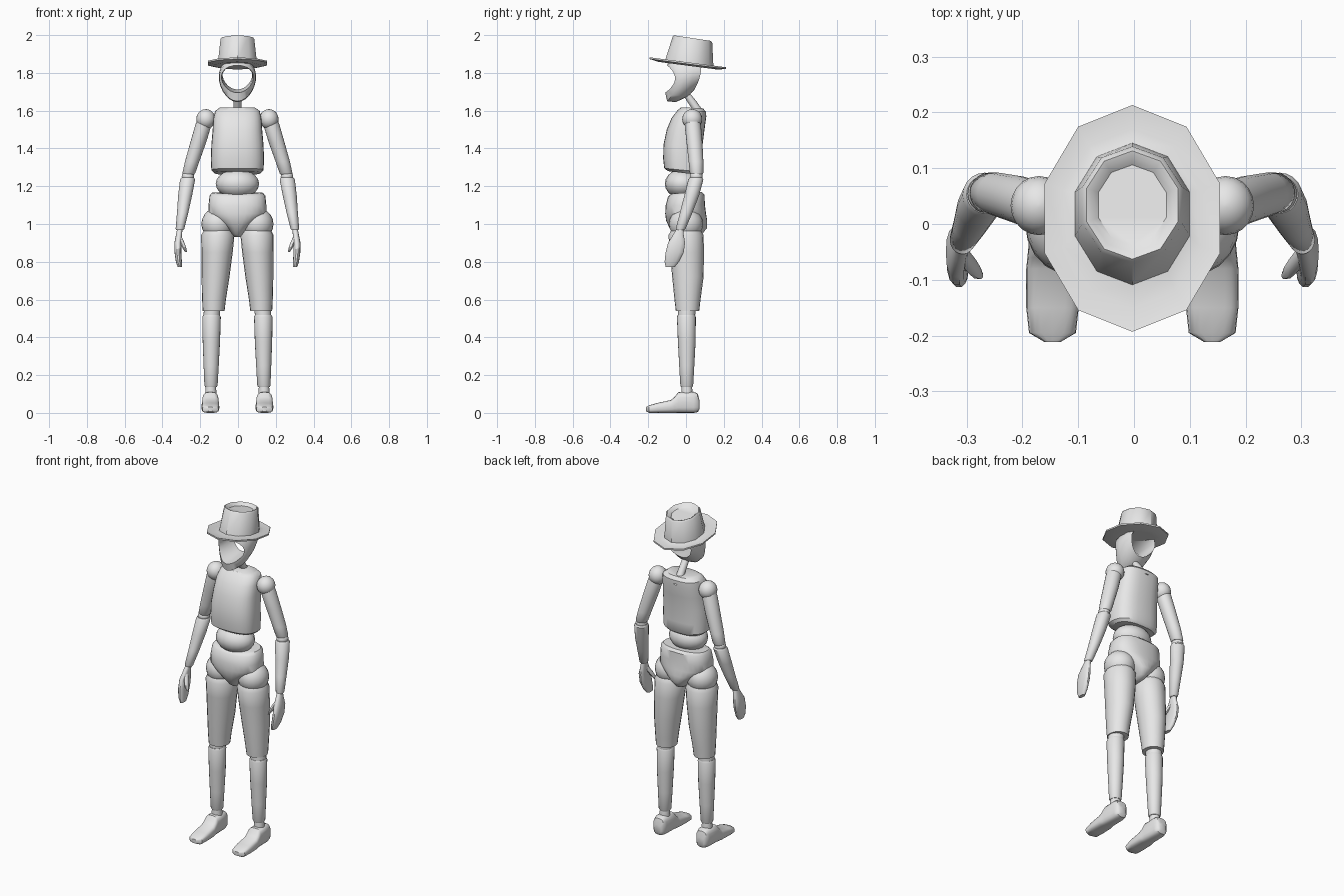
import bpy, bmesh, math

MID = -0.003  # x of the symmetry plane
grey = bpy.data.materials.new("plain_grey")
grey.diffuse_color = (0.8, 0.8, 0.8, 1)


def spow(v, p):
    return math.copysign(abs(v) ** (2 / p), v)


def ring(cx, cy, cz, rx, ry, n=20, p=2.0, tilt=0.0, upright=False, turn=0.0):
    """Superellipse ring, level (with a slope along y) or upright facing y."""
    pts = []
    for i in range(n):
        a = 2 * math.pi * i / n + turn
        u, v = rx * spow(math.cos(a), p), ry * spow(math.sin(a), p)
        pts.append((cx + u, cy, cz + v) if upright else (cx + u, cy + v, cz + tilt * v))
    return pts


def loft(name, rings, closed=False, angle=40):
    """Skin a list of rings; cap the ends or join the last ring to the first."""
    bm = bmesh.new()
    vs = [[bm.verts.new((x + MID, y, z)) for x, y, z in r] for r in rings]
    n = len(rings[0])
    pairs = list(zip(vs, vs[1:])) + ([(vs[-1], vs[0])] if closed else [])
    for a, b in pairs:
        for i in range(n):
            j = (i + 1) % n
            bm.faces.new((a[i], a[j], b[j], b[i]))
    if not closed:
        bm.faces.new(vs[0])
        bm.faces.new(vs[-1])
    bmesh.ops.recalc_face_normals(bm, faces=bm.faces)
    me = bpy.data.meshes.new(name)
    bm.to_mesh(me)
    bm.free()
    me.materials.append(grey)
    ob = bpy.data.objects.new(name, me)
    bpy.context.collection.objects.link(ob)
    bpy.ops.object.select_all(action='DESELECT')
    ob.select_set(True)
    bpy.context.view_layer.objects.active = ob
    bpy.ops.object.shade_smooth_by_angle(angle=math.radians(angle))
    return ob


def ball(name, c, r, rows=10, n=20):
    rings = []
    for k in range(rows + 1):
        t = math.pi * min(max(k / rows, 0.02), 0.98)
        s = math.sin(t)
        rings.append(ring(c[0], c[1], c[2] - r[2] * math.cos(t), r[0] * s, r[1] * s, n))
    return loft(name, rings)


def limb(name, side, secs, n=20, p=2.0):
    """Sections are (x, y, z, rx, ry); side mirrors x."""
    return loft(name, [ring(side * x, y, z, rx, ry, n, p) for x, y, z, rx, ry in secs])


# --- hat: ten-sided brim, tapered crown, dented top, all sloping to the back
def hat_ring(cy, z, rx, ry, tilt):
    return ring(0, cy, z, rx, ry, 10, 2.0, tilt, turn=math.pi / 2)


loft("hat", [
    hat_ring(0.015, 1.838, 0.09, 0.11, -0.13),
    hat_ring(0.01, 1.838, 0.125, 0.155, -0.13),
    hat_ring(0.01, 1.847, 0.165, 0.203, -0.13),
    hat_ring(0.01, 1.856, 0.165, 0.203, -0.13),
    hat_ring(0.01, 1.85, 0.13, 0.16, -0.13),
    hat_ring(0.018, 1.855, 0.108, 0.127, -0.13),
    hat_ring(0.034, 1.975, 0.094, 0.105, -0.15),
    hat_ring(0.034, 1.984, 0.086, 0.097, -0.15),
    hat_ring(0.034, 1.979, 0.076, 0.086, -0.15),
    hat_ring(0.034, 1.967, 0.064, 0.072, -0.15),
])


# --- head: hollow shell open at the face and at the back
def head_ring(rx, z0, z1, yb, ym, yt, n=24):
    pts = []
    for i in range(n):
        a = 2 * math.pi * i / n
        c, s = math.cos(a), math.sin(a)
        y = ym + (yt - yb) / 2 * s + ((yt + yb) / 2 - ym) * s * s
        pts.append((rx * c * (1 + 0.15 * s), y, (z0 + z1) / 2 + (z1 - z0) / 2 * s))
    return pts


loft("head", [
    head_ring(0.085, 1.695, 1.84, -0.11, -0.058, -0.10),
    head_ring(0.095, 1.65, 1.87, -0.10, -0.045, -0.088),
    head_ring(0.098, 1.645, 1.88, -0.055, -0.01, -0.04),
    head_ring(0.096, 1.675, 1.88, 0.01, 0.035, 0.04),
    head_ring(0.082, 1.712, 1.86, 0.045, 0.075, 0.08),
    head_ring(0.078, 1.712, 1.85, 0.03, 0.055, 0.06),
    head_ring(0.08, 1.70, 1.84, -0.05, -0.03, -0.05),
], closed=True, angle=50)

# --- neck rod leaning back into the torso
loft("neck", [ring(0, -0.002, 1.695, 0.02, 0.02, 12), ring(0, 0.03, 1.65, 0.021, 0.025, 12),
              ring(0, 0.085, 1.57, 0.022, 0.026, 12)])


# --- trunk: sections are (z, rx, front y, back y, slope)
def trunk(name, secs, p):
    loft(name, [ring(0, (f + b) / 2, z, rx, (b - f) / 2, 28, p, t) for z, rx, f, b, t in secs])


trunk("chest", [(1.27, 0.122, -0.095, 0.07, -0.12), (1.285, 0.138, -0.115, 0.083, -0.1),
                (1.34, 0.141, -0.121, 0.085, -0.05), (1.42, 0.138, -0.119, 0.088, 0),
                (1.50, 0.131, -0.102, 0.098, 0), (1.56, 0.127, -0.077, 0.106, 0),
                (1.598, 0.118, -0.045, 0.106, -0.05), (1.615, 0.095, -0.025, 0.09, -0.05)], 2.6)
ball("belly", (0, -0.02, 1.213), (0.115, 0.092, 0.078))
trunk("pelvis", [(1.165, 0.135, -0.075, 0.085, 0.05), (1.15, 0.148, -0.095, 0.098, 0.05),
                 (1.10, 0.153, -0.108, 0.10, 0.03), (1.055, 0.153, -0.11, 0.106, 0),
                 (1.02, 0.115, -0.106, 0.112, 0), (0.98, 0.062, -0.088, 0.112, 0),
                 (0.945, 0.03, -0.06, 0.085, 0), (0.93, 0.015, -0.04, 0.05, 0)], 2.4)

for side, tag in ((-1, "right"), (1, "left")):
    # --- leg
    ball(tag + "_hip", (side * 0.106, 0, 1.0), (0.085, 0.09, 0.085))
    limb(tag + "_thigh", side, [
        (0.104, 0.0, 0.965, 0.075, 0.08), (0.104, 0.0, 0.94, 0.088, 0.093),
        (0.108, 0.005, 0.85, 0.083, 0.09), (0.116, 0.01, 0.72, 0.074, 0.083),
        (0.124, 0.008, 0.60, 0.063, 0.069), (0.126, 0.008, 0.54, 0.058, 0.062)])
    limb(tag + "_knee", side, [(0.133, 0.004, 0.56, 0.042, 0.044), (0.135, 0.004, 0.53, 0.044, 0.046),
                               (0.137, 0.003, 0.50, 0.042, 0.044)])
    limb(tag + "_shin", side, [
        (0.137, 0.002, 0.518, 0.044, 0.046), (0.137, 0.002, 0.508, 0.049, 0.05),
        (0.138, 0.004, 0.38, 0.046, 0.047), (0.139, 0.004, 0.25, 0.04, 0.04),
        (0.14, 0.004, 0.145, 0.035, 0.034), (0.14, 0.004, 0.136, 0.03, 0.03)])
    limb(tag + "_ankle", side, [(0.14, 0.004, 0.15, 0.026, 0.026), (0.141, 0.005, 0.12, 0.029, 0.029),
                                (0.141, 0.005, 0.09, 0.03, 0.03)])
    # --- foot: sections are (y, half width, bottom, top)
    loft(tag + "_foot", [
        ring(side * 0.143, y, (z0 + z1) / 2, w, (z1 - z0) / 2, 20, 3.2, upright=True)
        for y, w, z0, z1 in [
            (0.072, 0.022, 0.02, 0.065), (0.062, 0.034, 0.004, 0.102), (0.04, 0.04, 0, 0.112),
            (-0.04, 0.043, 0, 0.11), (-0.06, 0.045, 0, 0.085), (-0.08, 0.047, 0, 0.068),
            (-0.15, 0.047, 0, 0.053), (-0.195, 0.042, 0, 0.04), (-0.211, 0.015, 0.008, 0.032)]])
    # --- arm
    ball(tag + "_shoulder", (side * 0.167, 0.033, 1.555), (0.051, 0.053, 0.053))
    limb(tag + "_upper_arm", side, [
        (0.173, 0.034, 1.56, 0.036, 0.036), (0.18, 0.036, 1.525, 0.043, 0.043),
        (0.208, 0.045, 1.43, 0.042, 0.042), (0.24, 0.053, 1.33, 0.038, 0.039),
        (0.257, 0.056, 1.27, 0.034, 0.036), (0.259, 0.056, 1.262, 0.03, 0.03)])
    ball(tag + "_elbow", (side * 0.262, 0.054, 1.252), (0.033, 0.034, 0.03), 8)
    limb(tag + "_forearm", side, [
        (0.263, 0.053, 1.245, 0.034, 0.034), (0.264, 0.052, 1.235, 0.04, 0.04),
        (0.277, 0.03, 1.15, 0.037, 0.039), (0.29, 0.001, 1.06, 0.03, 0.033),
        (0.304, -0.028, 0.975, 0.023, 0.026), (0.305, -0.03, 0.967, 0.018, 0.02)])
    # --- mitten hand with thumb
    limb(tag + "_hand", side, [
        (0.305, -0.032, 0.975, 0.014, 0.018), (0.309, -0.04, 0.945, 0.016, 0.028),
        (0.315, -0.05, 0.90, 0.019, 0.046), (0.315, -0.06, 0.85, 0.018, 0.049),
        (0.31, -0.075, 0.80, 0.016, 0.039), (0.305, -0.084, 0.772, 0.011, 0.024)], 14, 2.4)
    limb(tag + "_thumb", side, [
        (0.308, -0.05, 0.935, 0.012, 0.016), (0.29, -0.073, 0.895, 0.012, 0.016),
        (0.28, -0.085, 0.87, 0.01, 0.013), (0.272, -0.092, 0.852, 0.005, 0.007)], 10)
